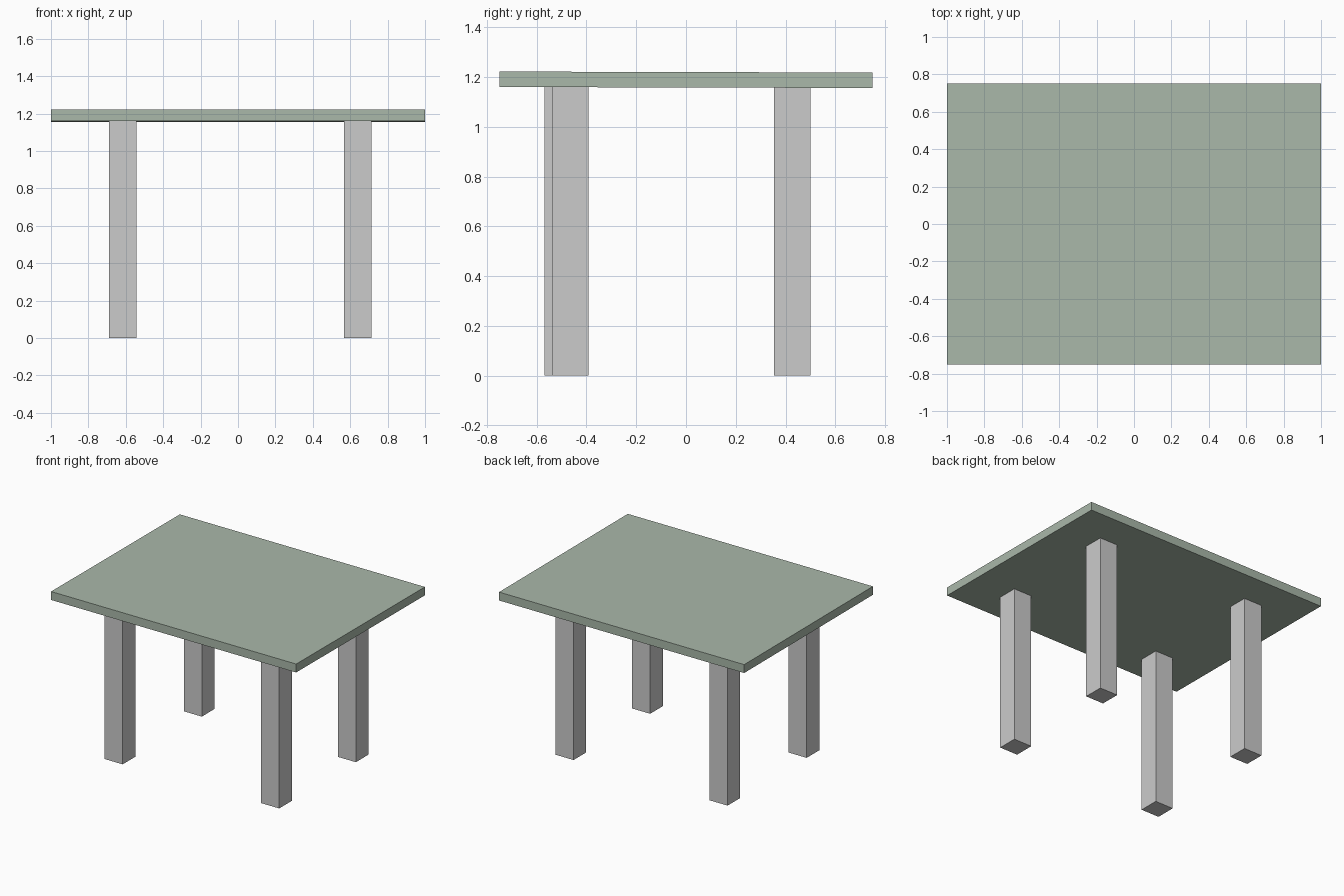
import bpy
import math

if "Cube" in bpy.data.objects:
    bpy.data.objects.remove(bpy.data.objects["Cube"])


def box(name, x0, x1, y0, y1, z0, z1):
    bpy.ops.mesh.primitive_cube_add(
        size=1, location=((x0 + x1) / 2, (y0 + y1) / 2, (z0 + z1) / 2))
    ob = bpy.context.object
    ob.name = name
    ob.scale = (x1 - x0, y1 - y0, z1 - z0)
    return ob


# Tabletop: thin slab, very slightly lower at the back
top = box("tabletop", -1, 1, -0.75, 0.75, 1.158, 1.22)
top.rotation_euler.x = -math.atan(0.004 / 1.5)
green = bpy.data.materials.new("sage_green")
green.diffuse_color = (0.40, 0.48, 0.40, 1)
green.use_nodes = True
green.node_tree.nodes["Principled BSDF"].inputs["Base Color"].default_value = green.diffuse_color
top.data.materials.append(green)

# Four square legs, slightly off-centre under the top
W = 0.147
legs = {
    "front_left_leg": (-0.69, -0.568),
    "front_right_leg": (0.567, -0.539),
    "back_left_leg": (-0.69, 0.354),
    "back_right_leg": (0.567, 0.354),
}
for name, (x, y) in legs.items():
    box(name, x, x + W, y, y + W, 0, 1.159)
